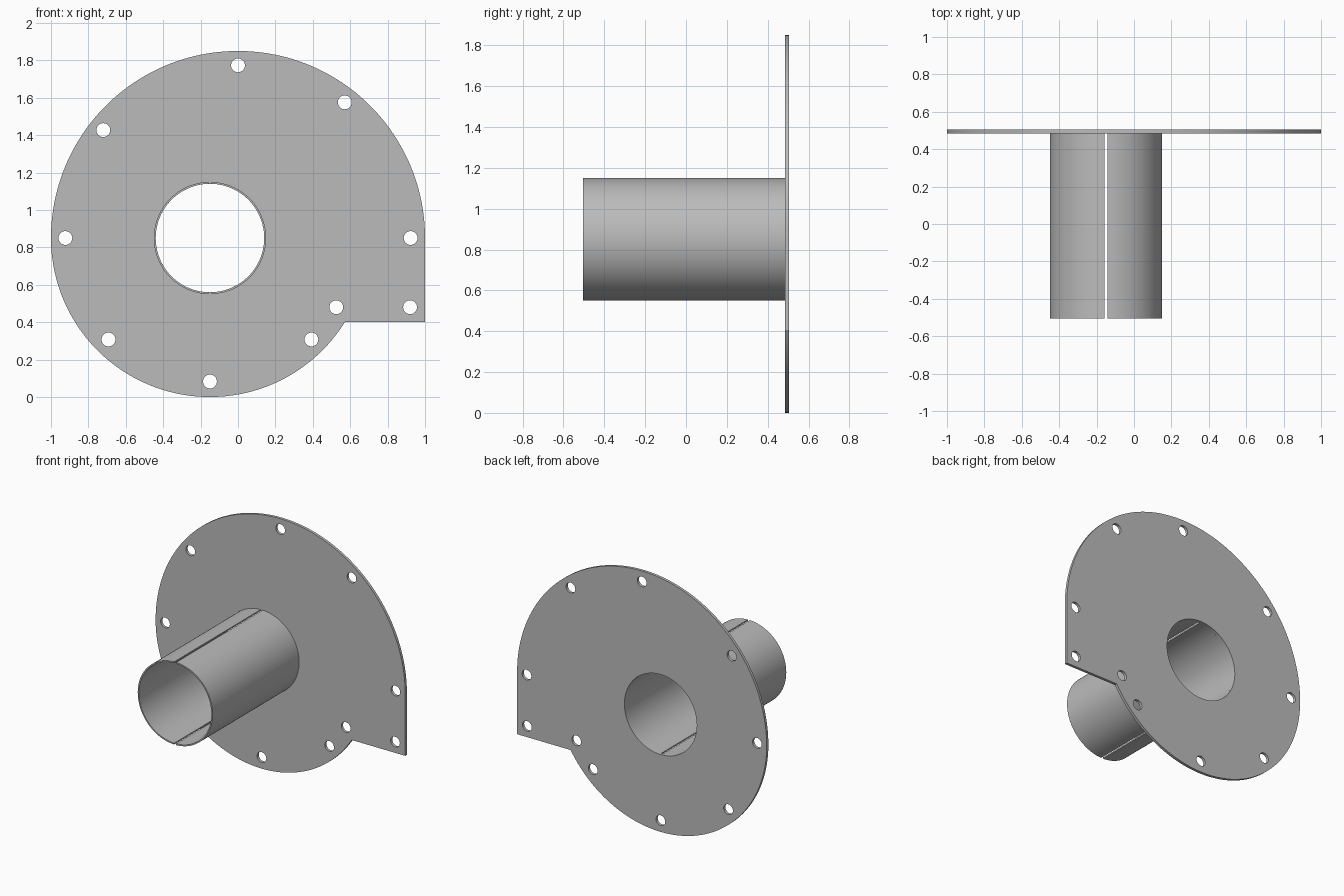
import bpy, bmesh
from math import sin, cos, pi, radians, asin

cube = bpy.data.objects.get("Cube")
if cube:
    bpy.data.objects.remove(cube, do_unlink=True)

grey = bpy.data.materials.new("plain grey")
grey.use_nodes = True
colour = (0.5, 0.5, 0.5, 1)
grey.diffuse_color = colour
grey.node_tree.nodes["Principled BSDF"].inputs["Base Color"].default_value = colour

AXIS = (-0.15, 0.85)      # tube axis and centre of the lower arc (x, z)
TOP = (0, 0.85)           # centre of the upper arc
BORE, OUTER = 0.29, 0.30
FRONT, PLATE_FRONT, BACK = -0.505, 0.485, 0.505


def arc(centre, radius, start, end, steps):
    """Points on an arc, both ends included, angles in radians."""
    angles = [start + (end - start) * i / steps for i in range(steps + 1)]
    return [(centre[0] + radius * cos(a), centre[1] + radius * sin(a)) for a in angles]


def circle(centre, radius, steps):
    return arc(centre, radius, 0, 2 * pi, steps)[:-1]


def extruded(name, outlines, y0, y1):
    """Fill x-z outlines (inner ones become holes) and extrude them along y."""
    curve = bpy.data.curves.new(name, "CURVE")
    curve.dimensions = "2D"
    curve.fill_mode = "BOTH"
    curve.extrude = (y1 - y0) / 2
    for points in outlines:
        spline = curve.splines.new("POLY")
        spline.points.add(len(points) - 1)
        for p, (x, z) in zip(spline.points, points):
            p.co = (x, z, 0, 1)
        spline.use_cyclic_u = True
    source = bpy.data.objects.new(name + " outline", curve)
    bpy.context.collection.objects.link(source)
    mesh = bpy.data.meshes.new_from_object(
        source.evaluated_get(bpy.context.evaluated_depsgraph_get()))
    bpy.data.objects.remove(source, do_unlink=True)

    # Weld caps to walls
    bm = bmesh.new()
    bm.from_mesh(mesh)
    bmesh.ops.remove_doubles(bm, verts=bm.verts, dist=1e-5)
    bmesh.ops.recalc_face_normals(bm, faces=bm.faces)
    bm.to_mesh(mesh)
    bm.free()
    mesh.name = name
    mesh.materials.clear()
    mesh.materials.append(grey)

    obj = bpy.data.objects.new(name, mesh)
    bpy.context.collection.objects.link(obj)
    obj.location.y = (y0 + y1) / 2
    obj.rotation_euler.x = radians(90)
    bpy.ops.object.select_all(action="DESELECT")
    obj.select_set(True)
    bpy.context.view_layer.objects.active = obj
    bpy.ops.object.shade_smooth_by_angle(angle=radians(30))
    return obj


# Flange plate: upper half circle, square corner at lower right, lower arc
corner_z = 0.40
notch = asin((corner_z - AXIS[1]) / 0.85)
outline = arc(TOP, 1, 0, pi, 96)
outline += arc(AXIS, 0.85, pi, 2 * pi + notch, 80)[1:]
outline += [(1, corner_z)]

# Bolt holes follow the two arcs, with a pair along the square corner
bolts = [arc(TOP, 0.923, radians(a), 0, 1)[0] for a in (0, 51.8, 90, 141.3, 180)]
bolts += [arc(AXIS, 0.767, radians(a), 0, 1)[0] for a in (225, 270, 315)]
bolts += [(0.525, 0.48), (0.92, 0.48)]
holes = [circle(b, 0.037, 32) for b in bolts]
extruded("flange_plate", [outline, circle(AXIS, BORE, 96)] + holes, PLATE_FRONT, BACK)

# Tube: two half shells separated by narrow slots at top and bottom
gap = asin(0.008 / OUTER)
for name, start in (("left_tube_half", -pi / 2), ("right_tube_half", pi / 2)):
    a, b = start + gap, start + pi - gap
    shell = arc(AXIS, OUTER, a, b, 48) + arc(AXIS, BORE, b, a, 48)
    extruded(name, [shell], FRONT, PLATE_FRONT)
